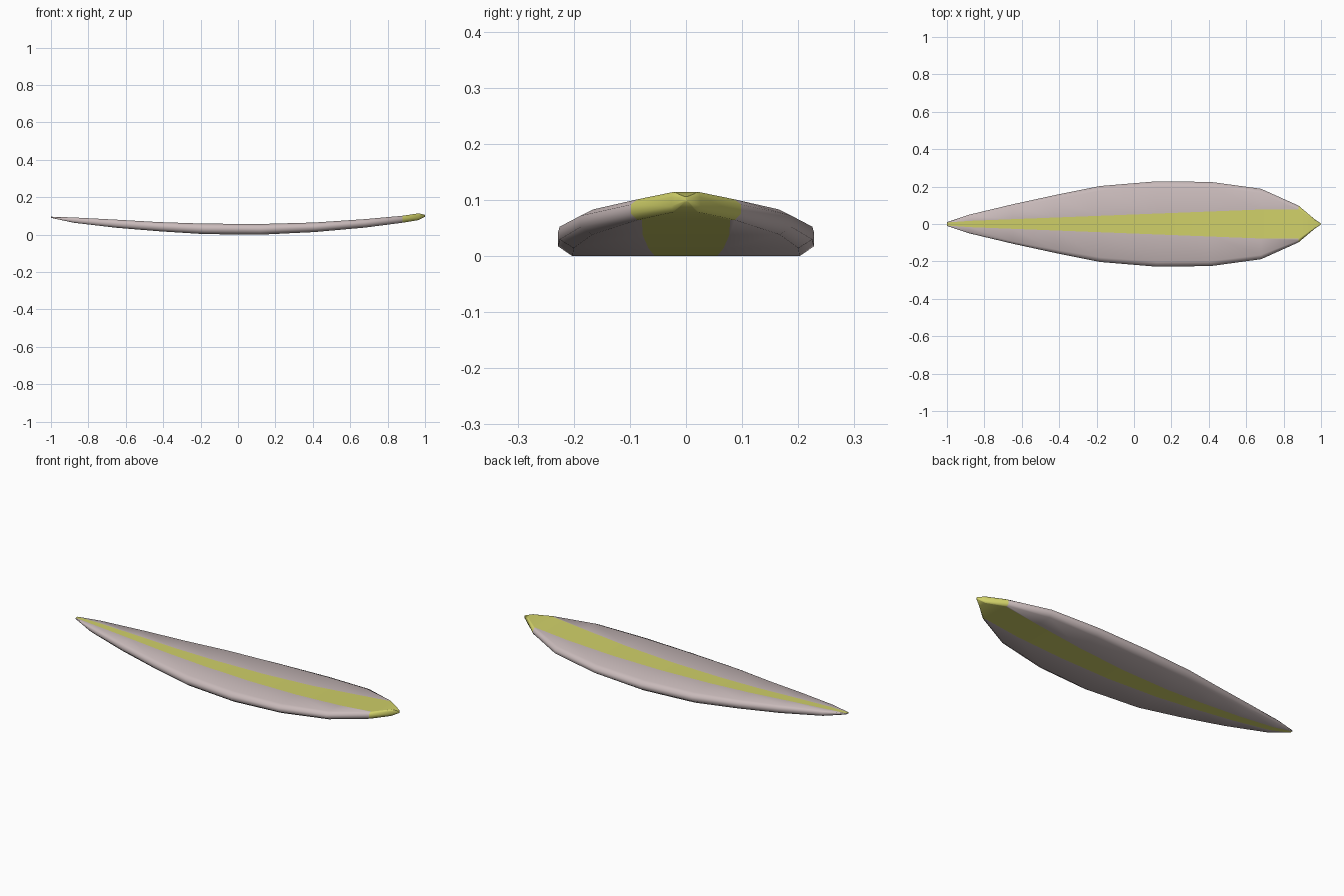
import bpy, bmesh, math

cube = bpy.data.objects.get("Cube")
if cube:
    bpy.data.objects.remove(cube, do_unlink=True)


def material(name, rgb):
    mat = bpy.data.materials.new(name)
    mat.use_nodes = True
    mat.diffuse_color = (*rgb, 1)
    mat.node_tree.nodes["Principled BSDF"].inputs["Base Color"].default_value = (*rgb, 1)
    return mat


# Stations along the board: x, half width, underside z, deck z
stations = [
    (-1.00, 0.010, 0.090, 0.096),
    (-0.88, 0.050, 0.064, 0.092),
    (-0.65, 0.105, 0.037, 0.080),
    (-0.42, 0.155, 0.018, 0.067),
    (-0.18, 0.203, 0.003, 0.059),
    (0.12, 0.228, 0.000, 0.057),
    (0.41, 0.225, 0.014, 0.065),
    (0.68, 0.188, 0.038, 0.083),
    (0.88, 0.098, 0.064, 0.101),
    (0.965, 0.026, 0.078, 0.114),
    (1.00, 0.003, 0.096, 0.106),
]
NOSE_X = 0.88


def section(x, w, low, high):
    """Closed ring: flat underside and deck with a rounded rail each side."""
    stripe = min(0.012 + 0.039 * (x + 1), 0.8 * w)
    half = [(stripe, 0), (0.89 * w, 0), (w, 0.3), (w, 0.75), (0.88 * w, 1), (stripe, 1)]
    ring = half + [(-y, t) for y, t in reversed(half)]
    return [(x, y, low + t * (high - low)) for y, t in ring]


# Board: loft the rings, stripe faces lie between the stripe vertices
bm = bmesh.new()
rings = [[bm.verts.new(p) for p in section(*s)] for s in stations]
count = len(rings[0])
stripe_sides = (count // 2 - 1, count - 1)
for a, b, station in zip(rings, rings[1:], stations):
    for i in range(count):
        j = (i + 1) % count
        face = bm.faces.new((a[i], a[j], b[j], b[i]))
        face.material_index = int(i in stripe_sides or station[0] >= NOSE_X)
bm.faces.new(rings[0])
bm.faces.new(rings[-1]).material_index = 1
bmesh.ops.recalc_face_normals(bm, faces=bm.faces)

mesh = bpy.data.meshes.new("surfboard")
bm.to_mesh(mesh)
bm.free()
mesh.materials.append(material("pale pinkish grey", (0.58, 0.49, 0.49)))
mesh.materials.append(material("soft yellow", (0.63, 0.63, 0.14)))
board = bpy.data.objects.new("surfboard", mesh)
bpy.context.collection.objects.link(board)

# Smooth rails
bpy.ops.object.select_all(action="DESELECT")
board.select_set(True)
bpy.context.view_layer.objects.active = board
bpy.ops.object.shade_smooth_by_angle(angle=math.radians(65))
